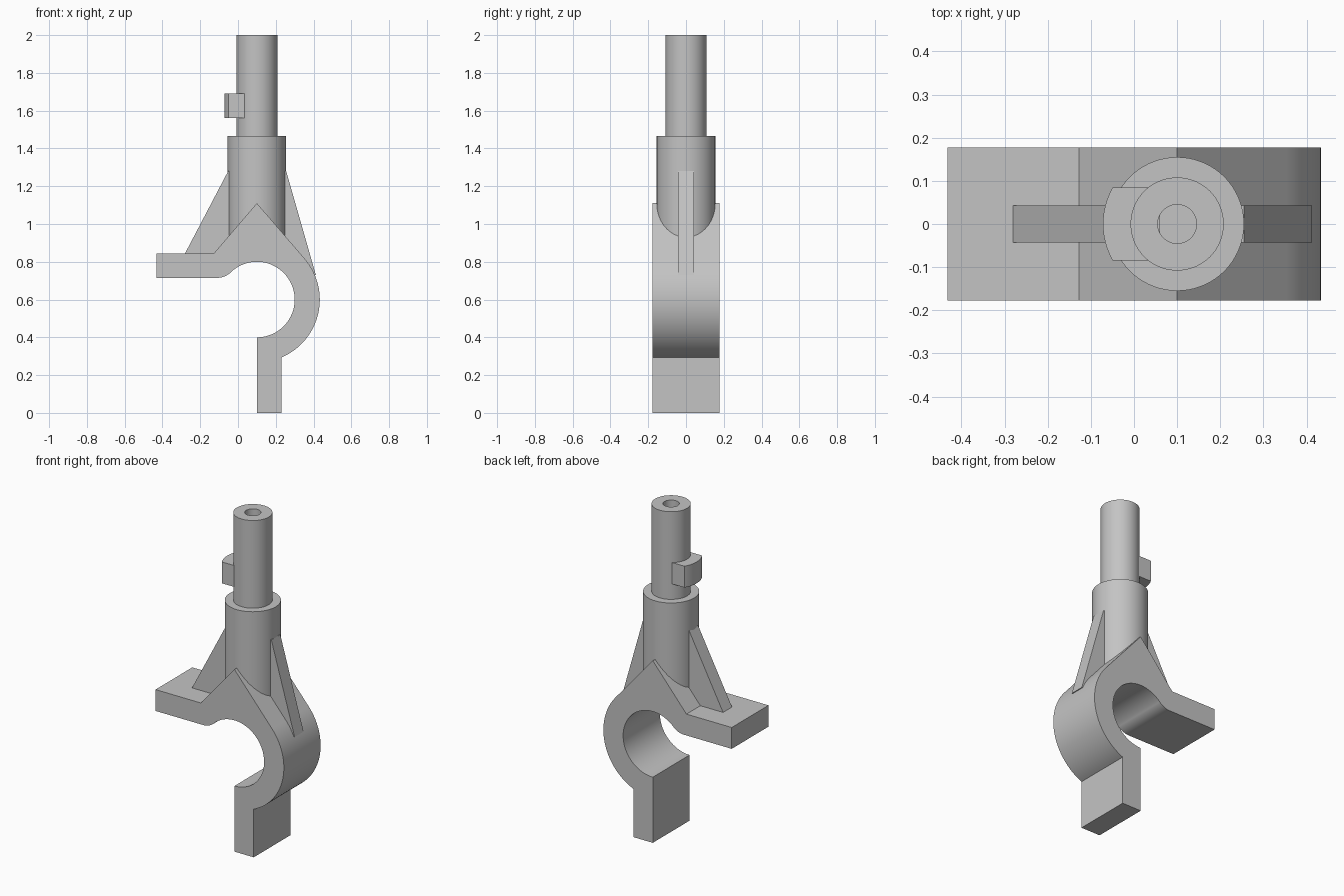
import bpy, bmesh
from math import cos, sin, radians, pi, acos, degrees, asin
from mathutils import Vector

cube = bpy.data.objects.get("Cube")
if cube:
    bpy.data.objects.remove(cube, do_unlink=True)

grey = bpy.data.materials.new("plain grey")
grey.use_nodes = True
colour = (0.55, 0.55, 0.55, 1)
grey.diffuse_color = colour
grey.node_tree.nodes["Principled BSDF"].inputs["Base Color"].default_value = colour

AXIS_X = 0.1      # shared axis of the stem and the hook bore
BORE_Z = 0.6
BORE_R, HOOK_R = 0.2, 0.333
COLLAR_R, STEM_R, COLLAR_TOP = 0.155, 0.108, 1.466


def arc(cx, cy, r, start, end, steps):
    """Points along an arc, angles in degrees."""
    angles = [radians(start + (end - start) * i / steps) for i in range(steps + 1)]
    return [(cx + r * cos(a), cy + r * sin(a)) for a in angles]


def finish(name, bm):
    bmesh.ops.remove_doubles(bm, verts=bm.verts, dist=0.0001)
    bmesh.ops.recalc_face_normals(bm, faces=bm.faces)
    mesh = bpy.data.meshes.new(name)
    bm.to_mesh(mesh)
    bm.free()
    mesh.materials.append(grey)
    obj = bpy.data.objects.new(name, mesh)
    bpy.context.collection.objects.link(obj)
    bpy.ops.object.select_all(action="DESELECT")
    obj.select_set(True)
    bpy.context.view_layer.objects.active = obj
    bpy.ops.object.shade_smooth_by_angle(angle=radians(25))
    return obj


def extrude(name, points, depth):
    """Extrude a closed 3D outline along a vector."""
    bm = bmesh.new()
    face = bm.faces.new([bm.verts.new(p) for p in points])
    made = bmesh.ops.extrude_face_region(bm, geom=[face], use_keep_orig=True)
    moved = [g for g in made["geom"] if isinstance(g, bmesh.types.BMVert)]
    bmesh.ops.translate(bm, verts=moved, vec=Vector(depth))
    return finish(name, bm)


def side_plate(name, profile, half_width):
    """Extrude an x-z profile symmetrically across y."""
    return extrude(name, [(x, -half_width, z) for x, z in profile],
                   (0, 2 * half_width, 0))


# Hook body: foot, round hook, pointed roof and flat arm in one profile
apex_z = 1.11
tangent = 90 - degrees(acos(HOOK_R / (apex_z - BORE_Z)))
foot_x = 0.23
foot_angle = -degrees(acos((foot_x - AXIS_X) / HOOK_R))
fillet_r = 0.103
body = [(AXIS_X, 0), (foot_x, 0)]
body += arc(AXIS_X, BORE_Z, HOOK_R, foot_angle, tangent, 40)
body += [(AXIS_X, apex_z), (-0.127, 0.845), (-0.432, 0.845), (-0.432, 0.715)]
body += arc(-0.11, 0.715 + fillet_r, fillet_r, -90, -46, 10)
body += arc(AXIS_X, BORE_Z, BORE_R, 133, -90, 60)
side_plate("hook_body", body, 0.177)

# Stem: collar, shaft and blind hole turned around the vertical axis
bm = bmesh.new()
outline = [(0, 0.88), (COLLAR_R, 0.88), (COLLAR_R, COLLAR_TOP), (STEM_R, COLLAR_TOP),
           (STEM_R, 2), (0.045, 2), (0.045, 1.6), (0, 1.6)]
verts = [bm.verts.new((AXIS_X + r, 0, z)) for r, z in outline]
edges = [bm.edges.new(pair) for pair in zip(verts, verts[1:])]
bmesh.ops.spin(bm, geom=verts + edges, cent=(AXIS_X, 0, 0), axis=(0, 0, 1),
               angle=2 * pi, steps=72)
finish("stem", bm)

# Key: curved block on the side of the shaft
key_r, key_half = 0.172, 0.085
spread = degrees(asin(key_half / key_r))
key = arc(AXIS_X, 0, key_r, 180 - spread, 180 + spread, 16)
key += [(0.06, -key_half), (0.06, key_half)]
extrude("stem_key", [(x, y, 1.56) for x, y in key], (0, 0, 0.13))

# Ribs bracing the collar against the arm and the hook
side_plate("arm_rib", [(-0.052, 1.28), (-0.28, 0.845), (-0.28, 0.83),
                       (-0.1, 0.83), (0.05, 0.95), (0.05, 1.28)], 0.043)
side_plate("hook_rib", [(0.255, 1.28), (0.412, 0.73), (0.36, 0.73),
                        (0.15, 0.95), (0.15, 1.28)], 0.043)
